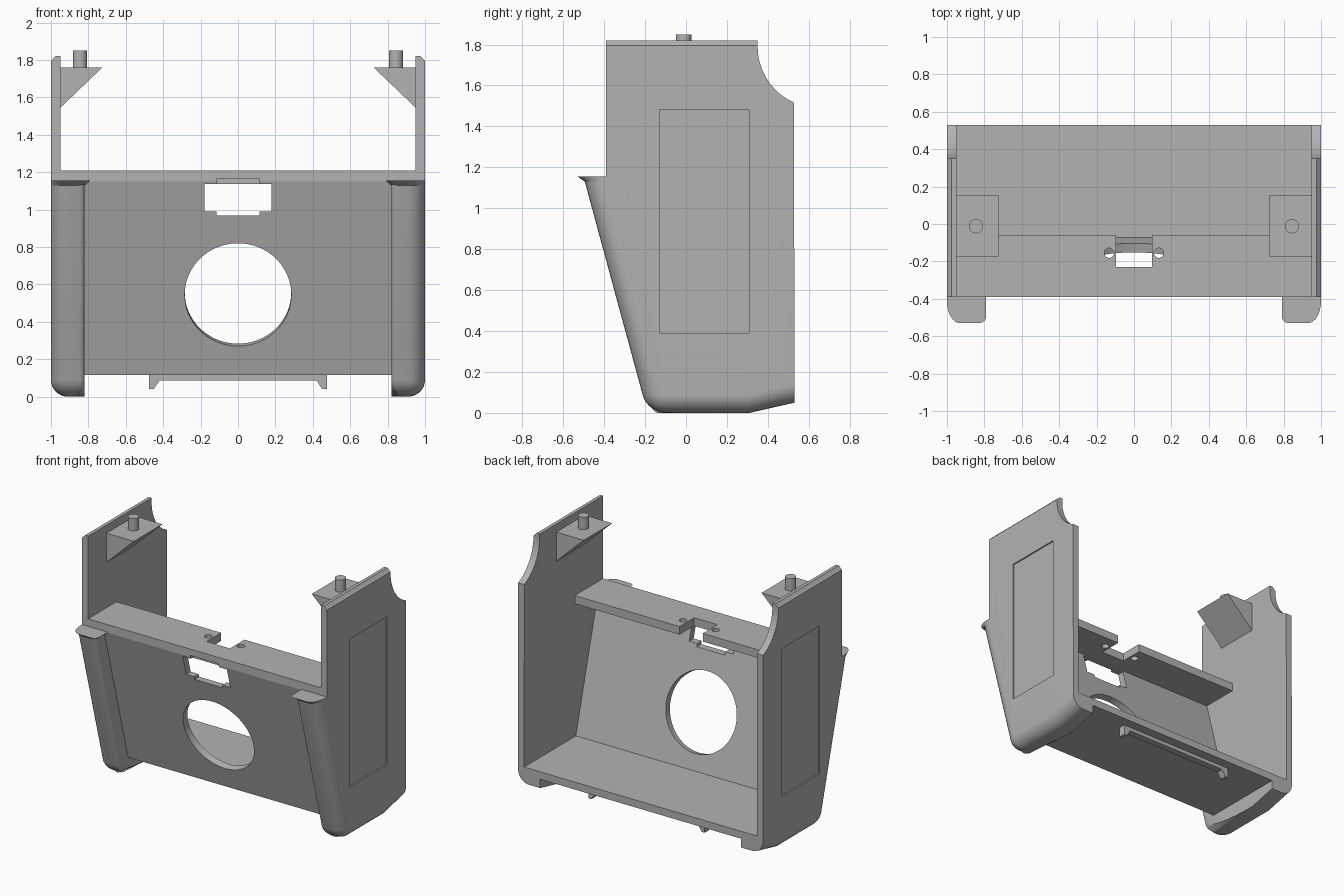
import bpy, bmesh, math
from mathutils import Matrix

cube = bpy.data.objects.get("Cube")
if cube:
    bpy.data.objects.remove(cube, do_unlink=True)

grey = bpy.data.materials.new("plain_grey")
grey.use_nodes = True
grey.diffuse_color = (0.45, 0.45, 0.45, 1)
grey.node_tree.nodes["Principled BSDF"].inputs["Base Color"].default_value = (0.45, 0.45, 0.45, 1)

TILT = math.atan(0.271)      # lean of the front panel


def panel_y(z, depth=0.0):
    """Y of the leaning front panel at height z, at a depth behind its face."""
    return -0.39 + 0.271 * (1.15 - z) + depth / math.cos(TILT)


def make(name, bm):
    bmesh.ops.recalc_face_normals(bm, faces=bm.faces)
    mesh = bpy.data.meshes.new(name)
    bm.to_mesh(mesh)
    bm.free()
    mesh.materials.append(grey)
    ob = bpy.data.objects.new(name, mesh)
    bpy.context.collection.objects.link(ob)
    return ob


def prism(points, lo, hi, axis="x"):
    """Extrude an outline along x (points are y, z) or along y (points are x, z)."""
    bm = bmesh.new()
    place = (lambda p: (lo, p[0], p[1])) if axis == "x" else (lambda p: (p[0], lo, p[1]))
    face = bm.faces.new([bm.verts.new(place(p)) for p in points])
    out = bmesh.ops.extrude_face_region(bm, geom=[face])
    move = (hi - lo, 0, 0) if axis == "x" else (0, hi - lo, 0)
    bmesh.ops.translate(bm, vec=move, verts=[g for g in out["geom"] if isinstance(g, bmesh.types.BMVert)])
    return bm


def box(x0, x1, y0, y1, z0, z1):
    return prism([(y0, z0), (y1, z0), (y1, z1), (y0, z1)], x0, x1)


def cylinder(radius, depth, centre, tilt=0.0, sides=32):
    bm = bmesh.new()
    bmesh.ops.create_cone(bm, cap_ends=True, segments=sides, radius1=radius, radius2=radius, depth=depth,
                          matrix=Matrix.Translation(centre) @ Matrix.Rotation(tilt, 4, "X"))
    return bm


def bevel(bm, rule, offset, segments):
    edges = [e for e in bm.edges if rule(e.verts[0].co, e.verts[1].co)]
    bmesh.ops.bevel(bm, geom=edges, offset=offset, segments=segments, profile=0.5,
                    affect="EDGES", clamp_overlap=False)


def activate(ob):
    bpy.ops.object.select_all(action="DESELECT")
    ob.select_set(True)
    bpy.context.view_layer.objects.active = ob


def cut(ob, *shapes):
    for bm in shapes:
        cutter = make("cutter", bm)
        cutter.hide_render = True
        mod = ob.modifiers.new("cut", "BOOLEAN")
        mod.operation, mod.solver, mod.object = "DIFFERENCE", "EXACT", cutter
        activate(ob)
        bpy.ops.object.modifier_apply(modifier=mod.name)
        bpy.data.objects.remove(cutter, do_unlink=True)


def smooth(ob):
    activate(ob)
    bpy.ops.object.shade_smooth_by_angle(angle=math.radians(30))


def mirrored(ob, name):
    """Copy a left part to the right side."""
    bm = bmesh.new()
    bm.from_mesh(ob.data)
    bmesh.ops.scale(bm, vec=(-1, 1, 1), verts=bm.verts)
    return make(name, bm)


# Side wall with its front leg and foot
scoop = [(0.65 - 0.3 * math.cos(math.radians(a)), 1.79 - 0.3 * math.sin(math.radians(a)))
         for a in range(0, 67, 6)]
outline = [(-0.188, 0), (0.31, 0), (0.53, 0.05), *reversed(scoop), (0.35, 1.82),
           (-0.39, 1.82), (-0.39, 1.15), (-0.50, 1.15)]
bm = prism(outline, 0.82, 1.0)


def is_slope(a, b):
    return abs(a.x - b.x) < 0.01 and max(a.y, b.y) < -0.18 and abs(a.z - b.z) > 1.1


bevel(bm, lambda a, b: is_slope(a, b) and a.x < 0.9, 0.025, 4)
bevel(bm, lambda a, b: min(a.x, b.x) > 0.99 and min(a.z, b.z) > 1.81, 0.025, 1)
bevel(bm, lambda a, b: (a.x > 0.99 and is_slope(a, b))
      or (min(a.x, b.x) > 0.99 and max(a.z, b.z) < 0.06)
      or (max(a.y, b.y) < -0.15 and max(a.z, b.z) < 0.01), 0.09, 8)
side = make("left_side_wall", bm)
cavity = [(panel_y(0.17, 0.05), 0.17), (panel_y(1.16, 0.05), 1.16), (-0.7, 1.16),
          (-0.7, 2), (0.7, 2), (0.7, 0.17)]
cut(side, prism(cavity, 0.7, 0.95), box(0.99, 1.1, -0.13, 0.31, 0.39, 1.48))

# Flared cap on top of the leg
bm = box(0.79, 1.0, -0.53, -0.39, 1.13, 1.155)
for v in bm.verts:
    if v.co.z < 1.14:
        v.co.x = max(v.co.x, 0.82)
        v.co.y = max(v.co.y, -0.495)
bevel(bm, lambda a, b: abs(a.z - b.z) > 0.01 and max(a.y, b.y) < -0.45 and a.x > 0.9, 0.07, 8)
bevel(bm, lambda a, b: abs(a.z - b.z) > 0.01 and max(a.y, b.y) < -0.45 and max(a.x, b.x) < 0.85, 0.03, 4)
cap = make("left_leg_cap", bm)

# Wedge bracket and its peg
bracket = make("left_bracket", prism([(0.955, 1.54), (0.955, 1.76), (0.725, 1.76)], -0.175, 0.155, "y"))
peg = make("left_peg", cylinder(0.038, 0.11, (0.845, -0.012, 1.795)))

for part in (side, cap, bracket, peg):
    smooth(part)
    smooth(mirrored(part, part.name.replace("left", "right")))

# Leaning front panel and floor
shell = make("front_panel_and_floor", prism(
    [(panel_y(0.115), 0.115), (0.53, 0.115), (0.53, 0.17), (panel_y(0.17, 0.05), 0.17),
     (panel_y(1.15, 0.05), 1.15), (-0.39, 1.15)], -0.825, 0.825))
cut(shell,
    cylinder(0.285, 0.3, (0, panel_y(0.545), 0.545), TILT - math.pi / 2, 64),
    box(-0.18, 0.18, -0.5, -0.2, 0.99, 1.138),
    box(-0.115, 0.115, -0.5, -0.2, 0.968, 1.05),
    box(-0.115, 0.115, -0.5, -0.365, 1.1, 1.2))
smooth(shell)

# Top ledge with its notch and screw holes
ledge = make("top_ledge", box(-0.955, 0.955, -0.39, -0.06, 1.15, 1.21))
cut(ledge,
    box(-0.095, 0.095, -0.23, 0.1, 1.0, 1.4),
    box(-0.115, 0.115, -0.5, -0.365, 1.1, 1.163),
    *[cylinder(0.026, 0.3, (x, -0.155, 1.18)) for x in (-0.133, 0.133)])
smooth(ledge)

# Rail with two hooked ends under the floor
half = [(0.42, 0.087), (0.45, 0.04), (0.475, 0.04), (0.475, 0.118)]
make("bottom_rail", prism(half + [(-x, z) for x, z in reversed(half)], 0.41, 0.46, "y"))
